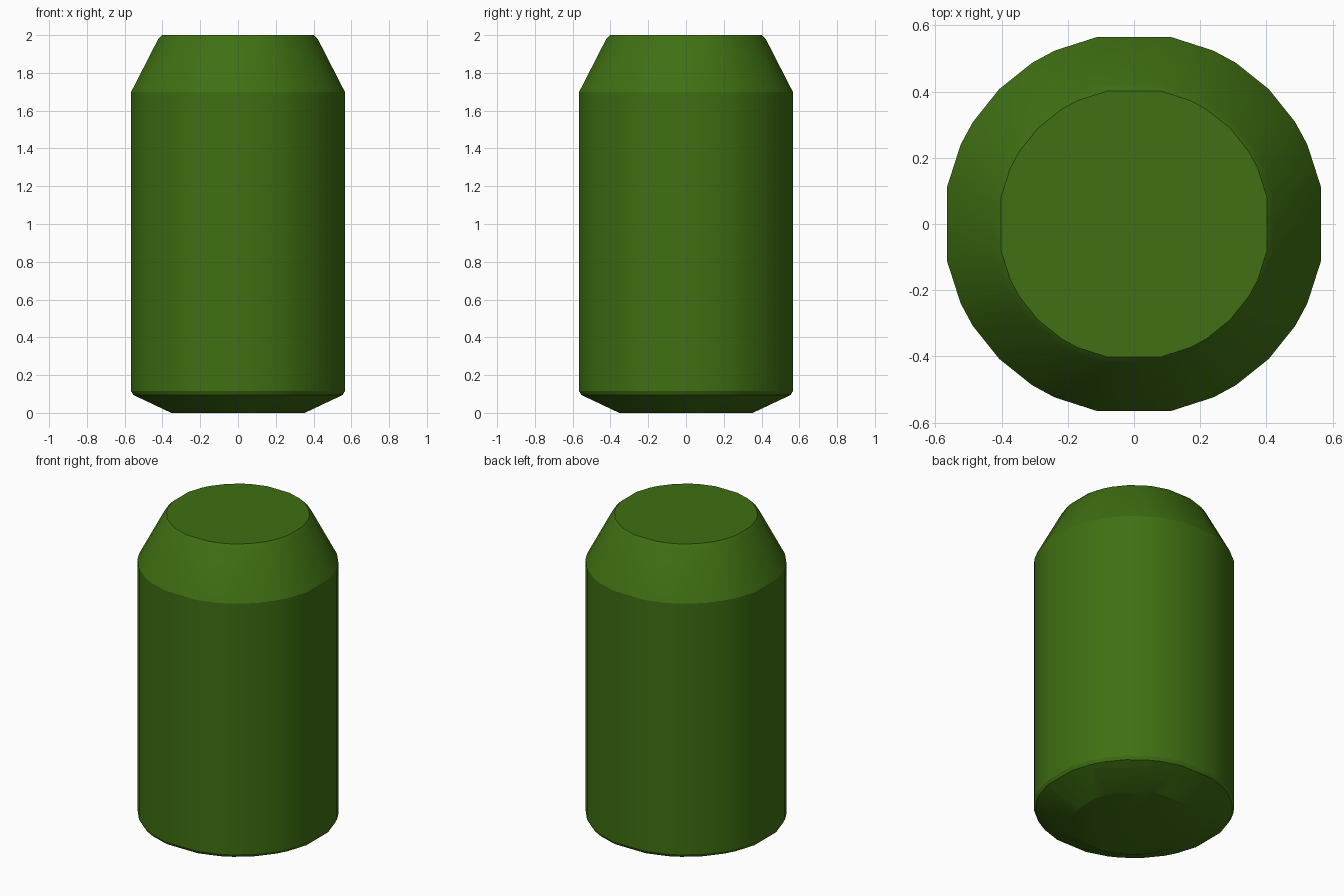
import bpy
import bmesh
from math import radians, cos, sin

cube = bpy.data.objects.get("Cube")
if cube:
    bpy.data.objects.remove(cube, do_unlink=True)

# Single green paint
green = bpy.data.materials.new("dark_green")
green.use_nodes = True
colour = (0.05, 0.16, 0.006, 1)
green.diffuse_color = colour
bsdf = green.node_tree.nodes["Principled BSDF"]
bsdf.inputs["Base Color"].default_value = colour
bsdf.inputs["Roughness"].default_value = 0.6

# Uneven corner angles of one quarter, repeated around the can
QUARTER = (11, 24.6, 32.3, 45, 57.7, 65.4, 79)
ANGLES = [radians(q * 90 + a) for q in range(4) for a in QUARTER]

# Radius and height: base, lower flare, wall, shoulder, rounded rim
PROFILE = [(0.36, 0), (0.565, 0.095), (0.576, 0.115),
           (0.576, 1.70), (0.43, 1.98), (0.41, 2.0)]


def lathe(name, profile, material):
    bm = bmesh.new()
    rings = [[bm.verts.new((r * cos(a), r * sin(a), z)) for a in ANGLES]
             for r, z in profile]
    n = len(ANGLES)
    for low, high in zip(rings, rings[1:]):
        for i in range(n):
            j = (i + 1) % n
            bm.faces.new((low[i], low[j], high[j], high[i]))
    bm.faces.new(rings[0][::-1])
    bm.faces.new(rings[-1])
    mesh = bpy.data.meshes.new(name)
    bm.to_mesh(mesh)
    bm.free()
    mesh.materials.append(material)
    obj = bpy.data.objects.new(name, mesh)
    bpy.context.collection.objects.link(obj)
    return obj


# Can body
can = lathe("can_body", PROFILE, green)
bpy.ops.object.select_all(action='DESELECT')
can.select_set(True)
bpy.context.view_layer.objects.active = can
bpy.ops.object.shade_smooth_by_angle(angle=radians(25))
